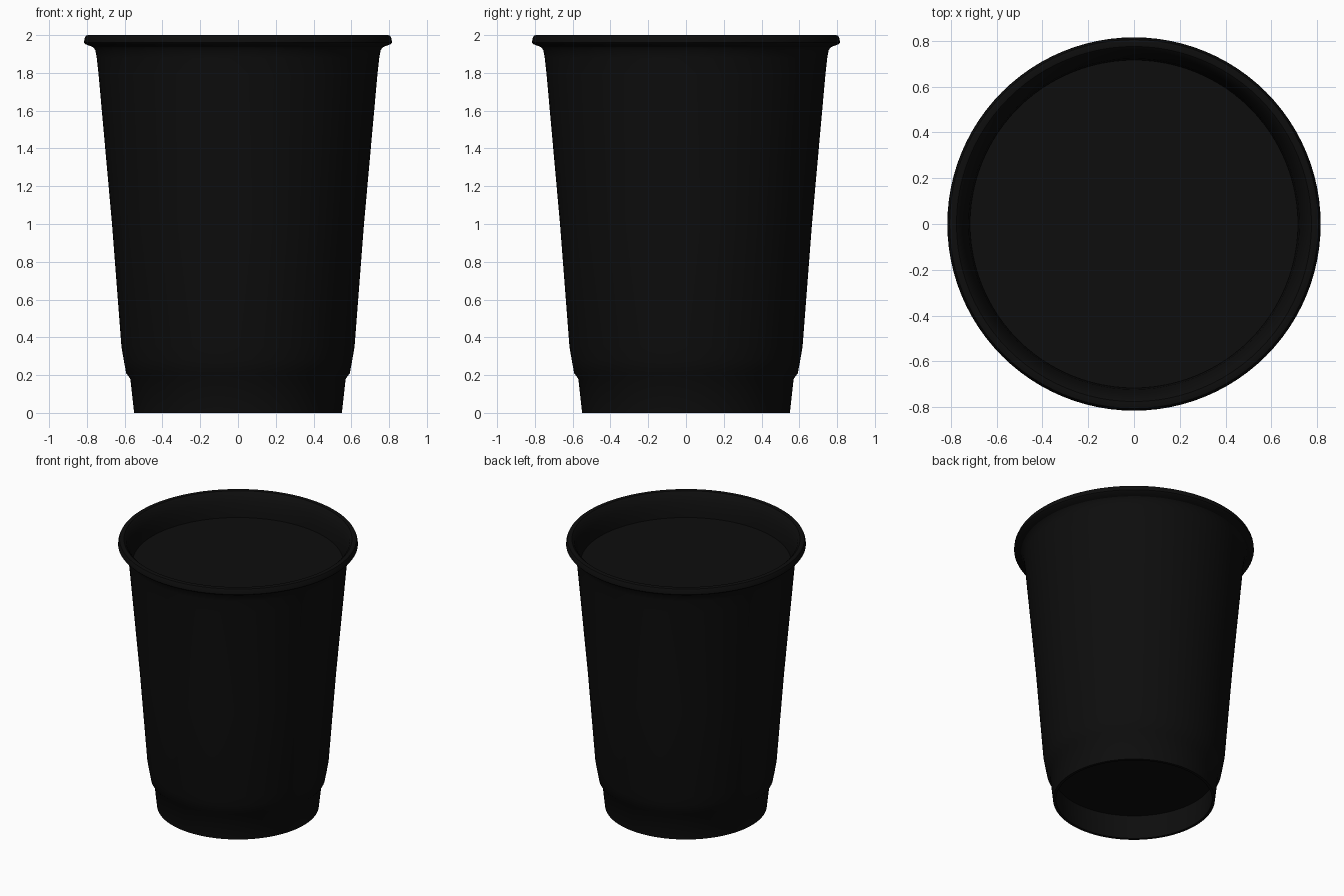
import bpy
import bmesh
import math

SIDES = 96

default_cube = bpy.data.objects.get("Cube")
if default_cube:
    bpy.data.objects.remove(default_cube, do_unlink=True)

black = bpy.data.materials.new("black")
black.use_nodes = True
colour = (0.004, 0.004, 0.004, 1)
black.diffuse_color = colour
black.node_tree.nodes["Principled BSDF"].inputs["Base Color"].default_value = colour


def lathe(name, profile):
    """Revolve (radius, height) points around z; a radius of 0 closes to a point."""
    bm = bmesh.new()
    verts = [bm.verts.new((r, 0, z)) for r, z in profile]
    edges = [bm.edges.new(pair) for pair in zip(verts, verts[1:])]
    bmesh.ops.spin(bm, geom=verts + edges, cent=(0, 0, 0), axis=(0, 0, 1),
                   angle=math.tau, steps=SIDES)
    bmesh.ops.remove_doubles(bm, verts=bm.verts, dist=0.0005)
    bmesh.ops.recalc_face_normals(bm, faces=bm.faces)
    mesh = bpy.data.meshes.new(name)
    bm.to_mesh(mesh)
    bm.free()
    mesh.materials.append(black)
    obj = bpy.data.objects.new(name, mesh)
    bpy.context.collection.objects.link(obj)
    bpy.ops.object.select_all(action="DESELECT")
    obj.select_set(True)
    bpy.context.view_layer.objects.active = obj
    bpy.ops.object.shade_smooth_by_angle(angle=math.radians(30))
    return obj


# Cup: recessed underside, foot, stepped wall, rolled rim, inner wall and floor
underside = [(0, 0.185), (0.545, 0.185), (0.53, 0)]
foot = [(0.55, 0), (0.57, 0.18), (0.592, 0.21)]
wall = [(0.605, 0.28), (0.617, 0.35), (0.667, 1.0), (0.738, 1.79), (0.748, 1.88),
        (0.755, 1.92), (0.768, 1.937)]
rim = [(0.808, 1.952), (0.815, 1.96), (0.813, 1.98), (0.805, 1.997), (0.795, 2.0),
       (0.775, 1.998), (0.76, 1.985)]
inside = [(0.738, 1.93), (0.722, 1.87), (0.715, 1.8), (0.59, 0.35), (0.55, 0.21), (0, 0.21)]
lathe("cup", underside + foot + wall + rim + inside)

# Drink: flat surface just below the rim, sealed against the inner wall
lathe("drink_surface", [(0, 1.825), (0.716, 1.825), (0.712, 1.815), (0, 1.815)])
